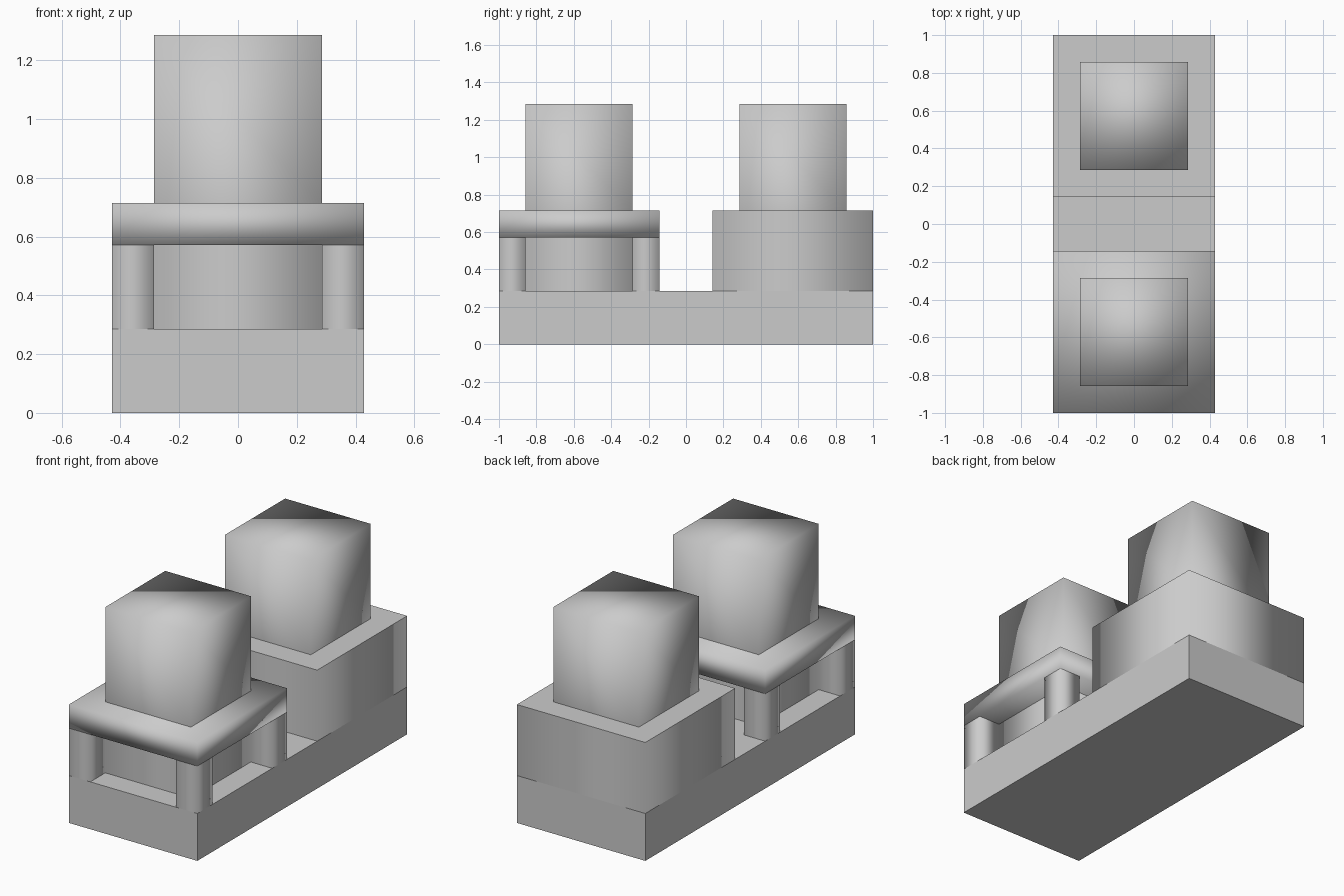
import bpy
import bmesh
from mathutils import Vector

default = bpy.data.objects.get("Cube")
if default:
    bpy.data.objects.remove(default, do_unlink=True)

U = 1 / 7  # grid step of the whole model

# Single light grey finish
grey = bpy.data.materials.new("light grey")
grey.use_nodes = True
color = (0.6, 0.6, 0.6, 1)
grey.diffuse_color = color
grey.node_tree.nodes["Principled BSDF"].inputs["Base Color"].default_value = color


def box(name, center, size, smooth="", open_ends=""):
    """Box in grid steps; smooth lists softened face groups, open_ends the removed caps."""
    bm = bmesh.new()
    bmesh.ops.create_cube(bm, size=1)
    for v in bm.verts:
        v.co = Vector([(c + p * s) * U for c, p, s in zip(center, v.co, size)])
    bm.normal_update()
    removed = []
    for f in bm.faces:
        group = "top" if f.normal.z > 0.5 else "bottom" if f.normal.z < -0.5 else "sides"
        f.smooth = group in smooth
        if group in open_ends:
            removed.append(f)
    bmesh.ops.delete(bm, geom=removed, context="FACES")
    mesh = bpy.data.meshes.new(name)
    bm.to_mesh(mesh)
    bm.free()
    mesh.materials.append(grey)
    obj = bpy.data.objects.new(name, mesh)
    bpy.context.collection.objects.link(obj)
    return obj


FRONT, REAR = -4, 4

# Long flat plinth
box("base", (0, 0, 1), (6, 14, 2))

# Solid rear pedestal
box("rear_pedestal", (0, REAR, 3.5), (6, 6, 3), "sides", "bottom")

# Front pedestal: core, four corner posts and a slab
box("front_core", (0, FRONT, 3), (4, 4, 2), "sides", "top bottom")
for x, side in ((-2.5, "right"), (2.5, "left")):
    for y, end in ((-2.5, "front"), (2.5, "back")):
        box(f"post_{end}_{side}", (x, FRONT + y, 3), (1, 1, 2), "sides", "top bottom")
box("front_slab", (0, FRONT, 4.5), (6, 6, 1), "top sides bottom")

# Softly shaded cubes on both pedestals
for name, y in (("front_cube", FRONT), ("rear_cube", REAR)):
    box(name, (0, y, 7), (4, 4, 4), "top sides", "bottom")
